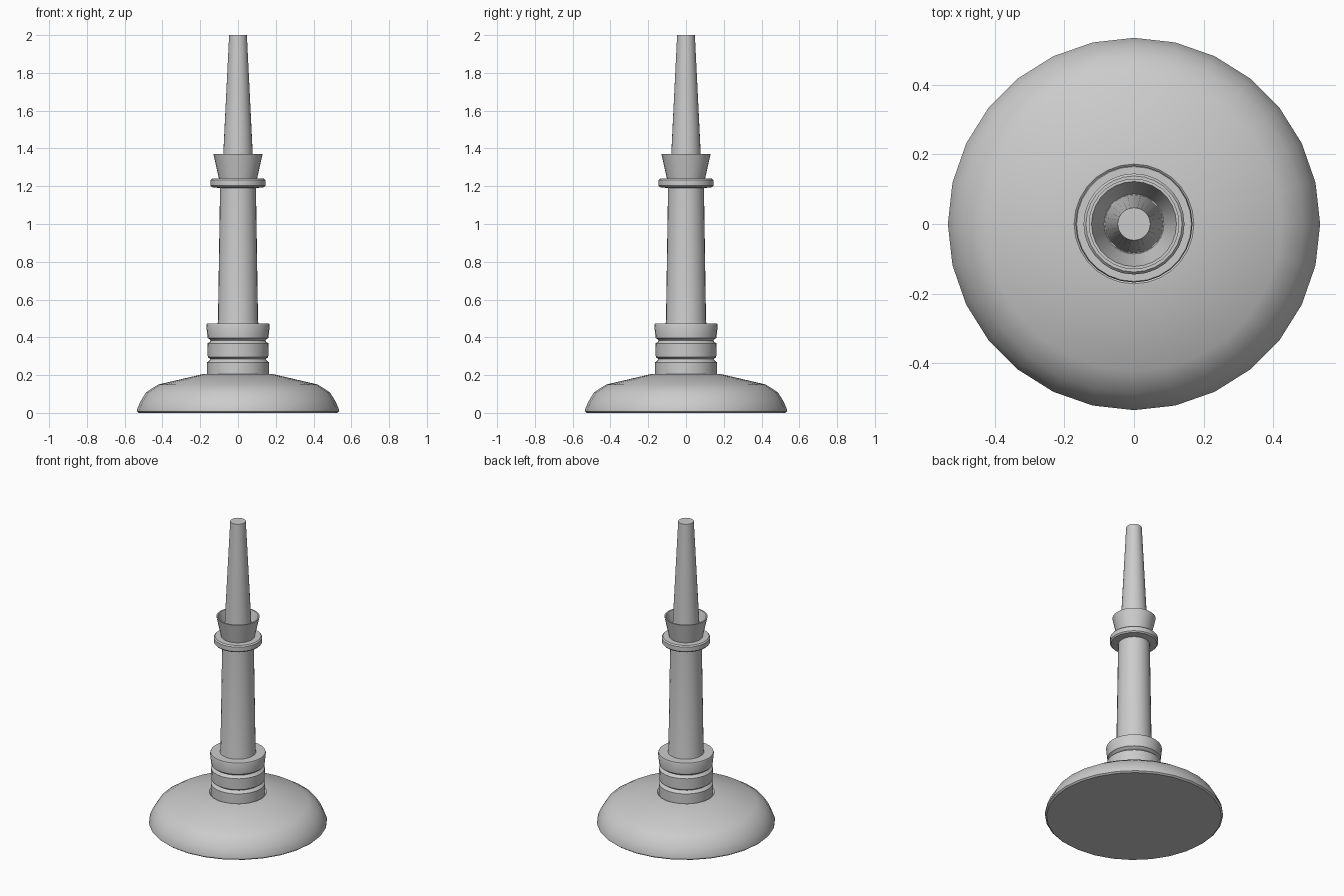
import bpy, bmesh, math

SIDES = 28

if "Cube" in bpy.data.objects:
    bpy.data.objects.remove(bpy.data.objects["Cube"])

grey = bpy.data.materials.new("plain grey")
grey.use_nodes = True
GREY = (0.6, 0.6, 0.6, 1)
grey.diffuse_color = GREY
grey.node_tree.nodes["Principled BSDF"].inputs["Base Color"].default_value = GREY


def lathe(name, profile):
    """Revolve (radius, height) points, listed bottom to top on the outside; ends are capped."""
    bm = bmesh.new()
    rings = []
    for r, z in profile:
        rings.append([bm.verts.new((r * math.cos(a), r * math.sin(a), z))
                      for a in (math.tau * i / SIDES for i in range(SIDES))])
    for low, high in zip(rings, rings[1:]):
        for i in range(SIDES):
            j = (i + 1) % SIDES
            bm.faces.new((low[i], low[j], high[j], high[i]))
    bm.faces.new(rings[0][::-1])
    bm.faces.new(rings[-1])
    mesh = bpy.data.meshes.new(name)
    bm.to_mesh(mesh)
    bm.free()
    mesh.materials.append(grey)
    obj = bpy.data.objects.new(name, mesh)
    bpy.context.collection.objects.link(obj)
    bpy.ops.object.select_all(action='DESELECT')
    obj.select_set(True)
    bpy.context.view_layer.objects.active = obj
    bpy.ops.object.shade_smooth_by_angle(angle=math.radians(35))
    return obj


# Wide domed foot with a thin rim underneath
lathe("foot", [(0.525, 0), (0.535, 0.008), (0.535, 0.018), (0.517, 0.06), (0.487, 0.108),
               (0.423, 0.15), (0.178, 0.207), (0.172, 0.207), (0.163, 0.2)])

# Stack of three collars separated by grooves
lathe("collars", [(0.163, 0.2), (0.163, 0.268), (0.15, 0.28), (0.145, 0.284),
                  (0.15, 0.288), (0.16, 0.295), (0.162, 0.368), (0.15, 0.375),
                  (0.145, 0.384), (0.15, 0.39), (0.161, 0.396), (0.168, 0.465),
                  (0.165, 0.473)])

# Slightly tapered column
lathe("column", [(0.11, 0.465), (0.106, 0.485), (0.095, 1.2)])

# Flange below the cup
lathe("flange", [(0.095, 1.19), (0.138, 1.195), (0.145, 1.203), (0.145, 1.232),
                 (0.138, 1.24)])

# Flared open cup
lathe("cup", [(0.1, 1.235), (0.13, 1.37), (0.122, 1.37), (0.086, 1.255)])

# Tapered candle
lathe("candle", [(0.084, 1.25), (0.047, 2.0)])
